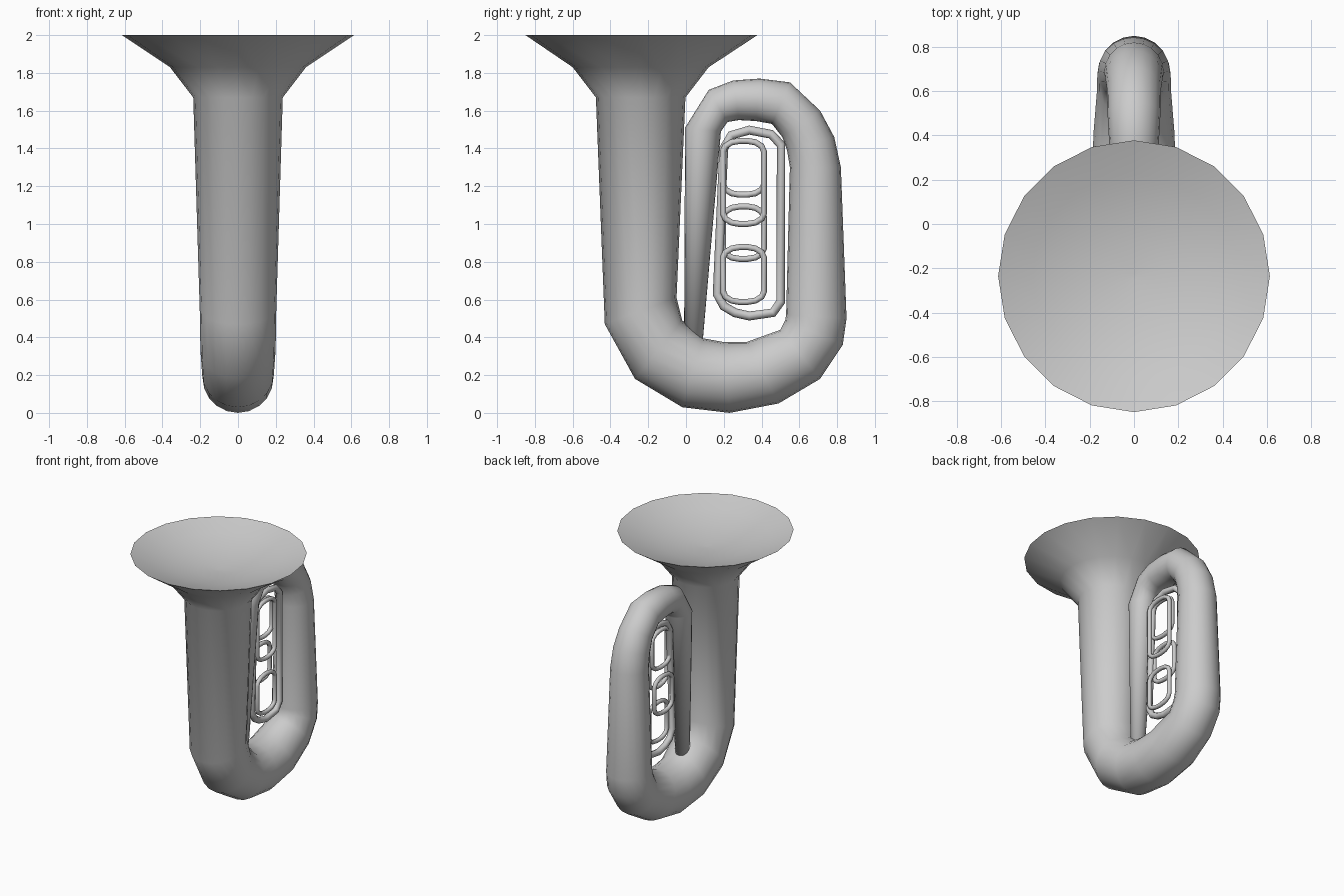
import bpy, math
from mathutils import Vector

if "Cube" in bpy.data.objects:
    bpy.data.objects.remove(bpy.data.objects["Cube"])

SIDES = 20


def ring_skin(name, rings):
    """Skin circles given as (outer y, outer z, inner y, inner z); cap the last."""
    verts, faces = [], []
    for oy, oz, iy, iz in rings:
        c = Vector((0, (oy + iy) / 2, (oz + iz) / 2))
        u = Vector((0, oy, oz)) - c
        side = Vector((u.length, 0, 0))
        for k in range(SIDES):
            a = 2 * math.pi * k / SIDES
            verts.append(c + u * math.cos(a) + side * math.sin(a))
    for i in range(len(rings) - 1):
        for k in range(SIDES):
            n = (k + 1) % SIDES
            a, b = i * SIDES, (i + 1) * SIDES
            faces.append((a + k, a + n, b + n, b + k))
    faces.append(tuple(range(len(verts) - SIDES, len(verts))))
    me = bpy.data.meshes.new(name)
    me.from_pydata(verts, [], faces)
    me.shade_smooth()
    ob = bpy.data.objects.new(name, me)
    bpy.context.collection.objects.link(ob)


# Body: bell, bottom bow, back branch, top bow and lead pipe in one sweep
ring_skin("horn_body", [
    (-.85, 2, .378, 2), (-.60, 1.83, .12, 1.83), (-.477, 1.67, -.003, 1.67),
    (-.43, .47, -.05, .61), (-.27, .18, -.02, .49), (-.02, .03, .09, .395),
    (.23, .0, .2, .375), (.49, .05, .32, .375), (.71, .18, .5, .44),
    (.83, .36, .525, .49), (.85, .5, .53, .52), (.82, 1.3, .55, 1.3),
    (.785, 1.46, .535, 1.39), (.71, 1.6, .51, 1.46), (.55, 1.75, .455, 1.53),
    (.39, 1.77, .37, 1.545), (.25, 1.76, .28, 1.55), (.12, 1.71, .22, 1.54),
    (-.005, 1.51, .185, 1.49), (-.01, .395, .09, .395)])

# Shallow dish closing the bell mouth
R, CY, DEPTH = .614, -.236, .13
dish = []
for t in (1, .75, .5, .25, .02):
    z = 2 - DEPTH * (1 - t * t)
    dish.append((CY - R * t, z, CY + R * t, z))
ring_skin("bell_dish", dish)


def tube(name, pts, radius):
    """Closed thin tube through (x, y, z) points."""
    cu = bpy.data.curves.new(name, 'CURVE')
    cu.dimensions = '3D'
    cu.bevel_depth = radius
    cu.bevel_resolution = 2
    sp = cu.splines.new('POLY')
    sp.points.add(len(pts) - 1)
    for p, co in zip(sp.points, pts):
        p.co = (*co, 1)
    sp.use_cyclic_u = True
    ob = bpy.data.objects.new(name, cu)
    bpy.context.collection.objects.link(ob)
    bpy.ops.object.select_all(action='DESELECT')
    bpy.context.view_layer.objects.active = ob
    ob.select_set(True)
    bpy.ops.object.convert(target='MESH')
    bpy.ops.object.shade_smooth()


def oval(name, z0, z1, x):
    """Rounded valve loop in the y-z plane."""
    y0, y1, ry, rz = .197, .412, .09, .055
    pts = []
    for cy, cz, start in ((y1 - ry, z1 - rz, 0), (y0 + ry, z1 - rz, 90),
                          (y0 + ry, z0 + rz, 180), (y1 - ry, z0 + rz, 270)):
        for s in (0, 30, 60, 88):
            a = math.radians(start + s)
            pts.append((x, cy + ry * math.cos(a), cz + rz * math.sin(a)))
    tube(name, pts, .016)


# Large tuning loop, leaning with the lead pipe
tube("tuning_loop", [(0, y, z) for y, z in (
    (.503, 1.42), (.45, 1.475), (.335, 1.497), (.24, 1.47), (.2, 1.4),
    (.165, .63), (.2, .565), (.26, .53), (.335, .513), (.46, .53),
    (.502, .59))], .024)

# Overlapping valve loops, staggered slightly sideways
oval("upper_valve_loop", 1.0, 1.44, .025)
oval("short_valve_loop", 1.155, 1.44, 0)
oval("middle_valve_loop", .815, 1.093, -.02)
oval("lower_valve_loop", .587, .878, .025)
